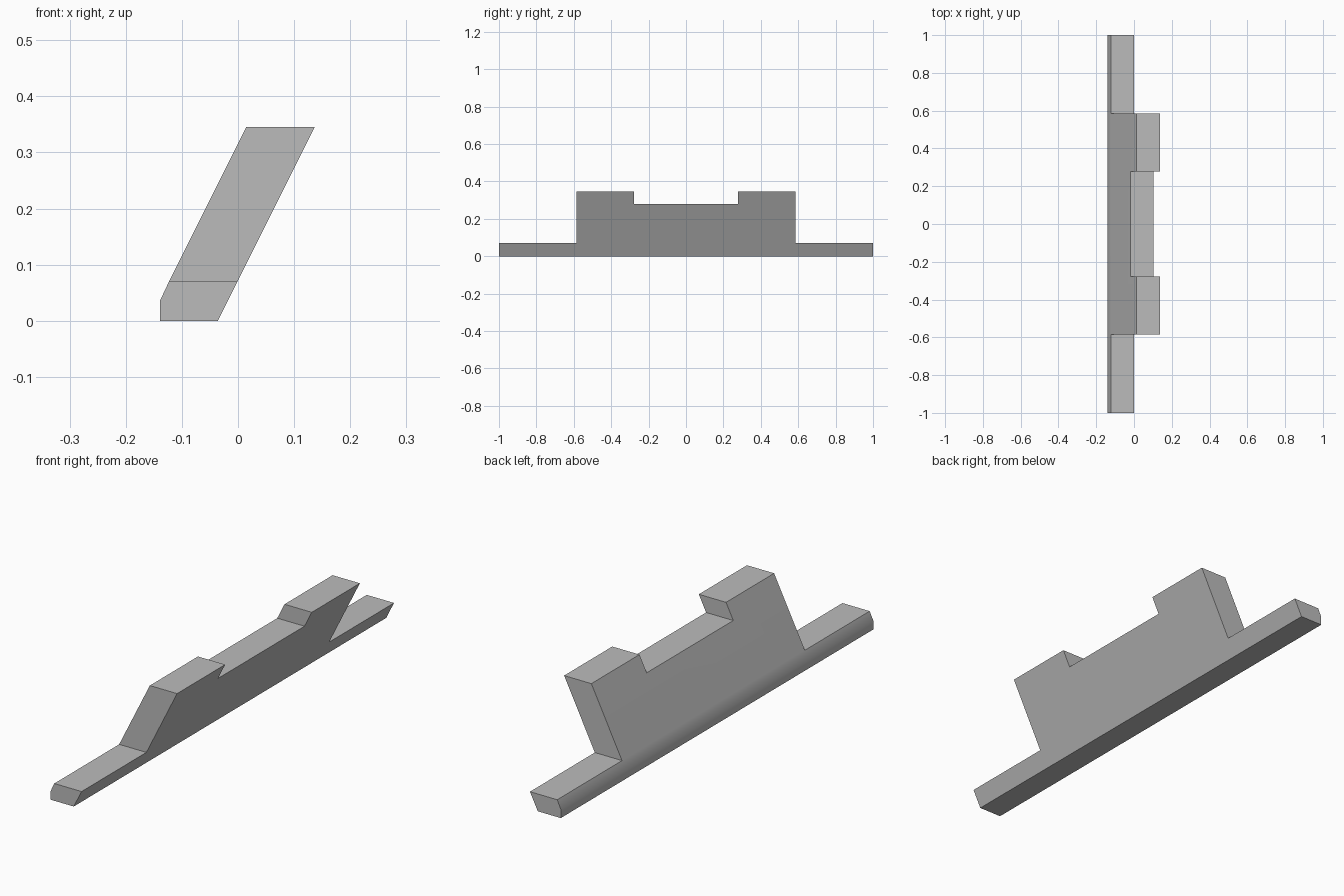
import bpy
import bmesh
from mathutils import Vector

cube = bpy.data.objects.get("Cube")
if cube:
    bpy.data.objects.remove(cube, do_unlink=True)

# Key heights and widths of the leaning bracket
RAIL_TOP, NOTCH_Z, TOP_Z = 0.07, 0.28, 0.345
CHAMFER_Z = 0.036
BACK_X = -0.139
LEAN = 0.5          # sideways shift per unit of height
FRONT_X, LEAN_X = -0.036, -0.158

# Single grey colour
grey = bpy.data.materials.new("plain grey")
grey.use_nodes = True
colour = (0.5, 0.5, 0.5, 1)
grey.diffuse_color = colour
grey.node_tree.nodes["Principled BSDF"].inputs["Base Color"].default_value = colour

# Half outline of the plate along its length, mirrored to the other end
half = [(1, 0), (1, RAIL_TOP), (0.585, RAIL_TOP), (0.585, TOP_Z),
        (0.277, TOP_Z), (0.277, NOTCH_Z)]
outline = half + [(-y, z) for y, z in reversed(half)]

# Leaning plate: the outline sheared on both of its broad sides
bm = bmesh.new()
sides = []
for start in (FRONT_X, LEAN_X):
    sides.append([bm.verts.new((start + LEAN * z, y, z)) for y, z in outline])
front, back = sides
bm.faces.new(front)
bm.faces.new(list(reversed(back)))
count = len(outline)
for i in range(count):
    j = (i + 1) % count
    bm.faces.new((front[j], front[i], back[i], back[j]))

# Cut the foot and flatten its lower edge to a vertical strip
for height in (CHAMFER_Z, RAIL_TOP):
    bmesh.ops.bisect_plane(bm, geom=bm.verts[:] + bm.edges[:] + bm.faces[:],
                           plane_co=Vector((0, 0, height)),
                           plane_no=Vector((0, 0, 1)))
for v in bm.verts:
    v.co.x = max(v.co.x, BACK_X)
bmesh.ops.recalc_face_normals(bm, faces=bm.faces[:])

mesh = bpy.data.meshes.new("leaning_rail")
bm.to_mesh(mesh)
bm.free()
mesh.materials.append(grey)
rail = bpy.data.objects.new("leaning_rail", mesh)
bpy.context.collection.objects.link(rail)

# Soft transition only at the shallow bend of the foot
bpy.ops.object.select_all(action='DESELECT')
rail.select_set(True)
bpy.context.view_layer.objects.active = rail
bpy.ops.object.shade_smooth_by_angle(angle=0.524)
